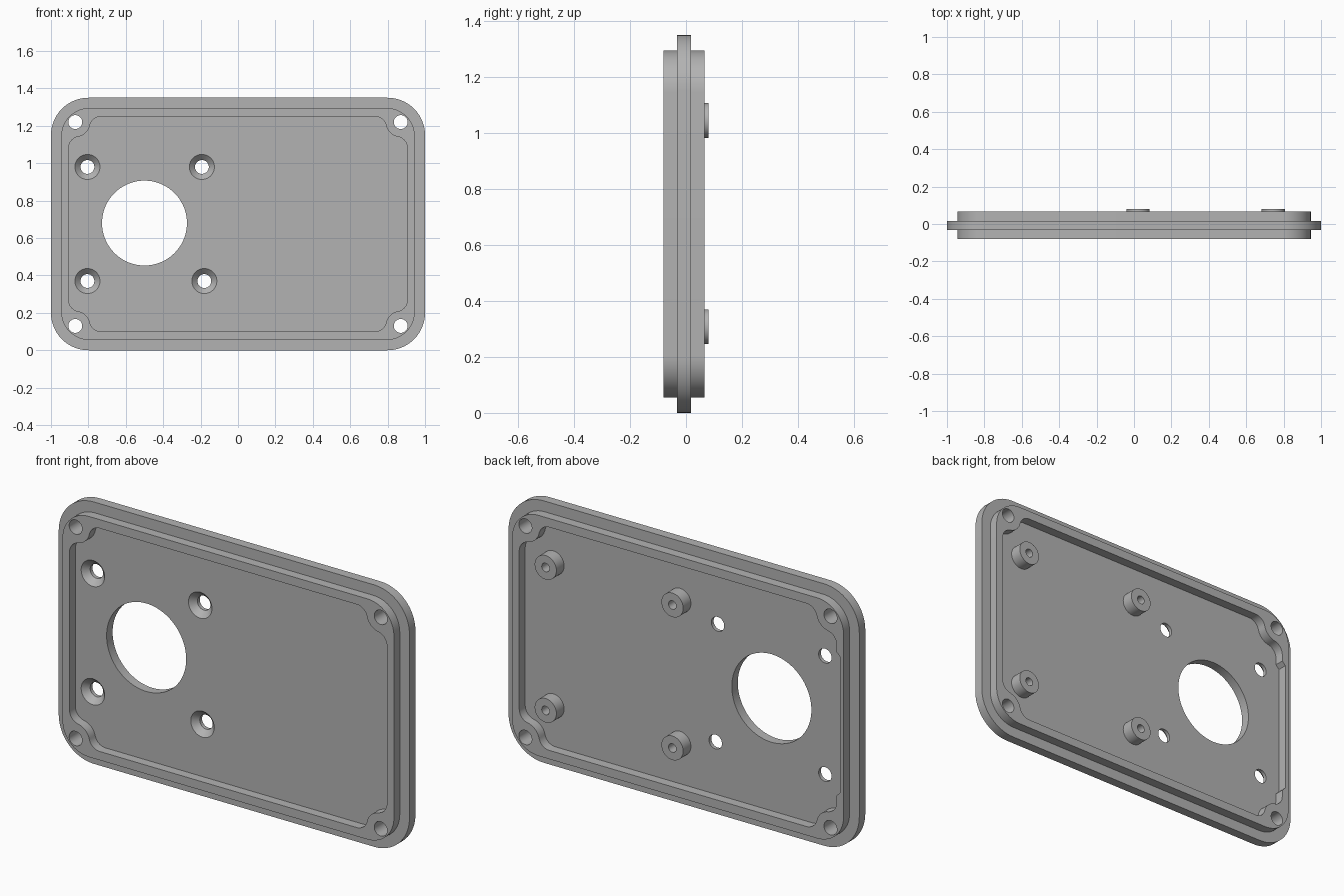
import bpy, bmesh, math
from math import cos, sin, pi, atan2, sqrt

if "Cube" in bpy.data.objects:
    bpy.data.objects.remove(bpy.data.objects["Cube"])

ZC = 0.675                               # mid-height of the panel
grey = bpy.data.materials.new("plain grey")
grey.diffuse_color = (0.45, 0.45, 0.45, 1)
grey.use_nodes = True
grey.node_tree.nodes["Principled BSDF"].inputs["Base Color"].default_value = grey.diffuse_color


def arc(cx, cz, r, a0, a1, n=10):
    return [(cx + r * cos(a0 + (a1 - a0) * i / n), cz + r * sin(a0 + (a1 - a0) * i / n))
            for i in range(n + 1)]


def circle(cx, cz, r, n=48):
    return arc(cx, cz, r, 0, 2 * pi, n)[:-1]


def mirror_quadrant(q):
    """Turn a first-quadrant outline into a full one, centred on the panel."""
    pts = q + [(-x, z) for x, z in reversed(q)]
    pts += [(-x, -z) for x, z in q] + [(x, -z) for x, z in reversed(q)]
    return [(x, z + ZC) for x, z in pts]


def rounded(hx, hz, r):
    return mirror_quadrant(arc(hx - r, hz - r, r, 0, pi / 2, 14))


def loft(name, sections):
    """Solid through equal-length outlines, each given as (y, points)."""
    bm = bmesh.new()
    rings = [[bm.verts.new((x, y, z)) for x, z in pts] for y, pts in sections]
    n = len(rings[0])
    for a, b in zip(rings, rings[1:]):
        for i in range(n):
            j = (i + 1) % n
            bm.faces.new((a[i], a[j], b[j], b[i]))
    bm.faces.new(rings[0])
    bm.faces.new(rings[-1])
    bmesh.ops.recalc_face_normals(bm, faces=bm.faces[:])
    me = bpy.data.meshes.new(name)
    bm.to_mesh(me)
    bm.free()
    me.materials.append(grey)
    ob = bpy.data.objects.new(name, me)
    bpy.context.collection.objects.link(ob)
    return ob


def select(ob):
    bpy.ops.object.select_all(action='DESELECT')
    ob.select_set(True)
    bpy.context.view_layer.objects.active = ob


def combine(ob, tool, op='DIFFERENCE'):
    select(ob)
    mod = ob.modifiers.new("cut", 'BOOLEAN')
    mod.operation, mod.solver, mod.object = op, 'EXACT', tool
    bpy.ops.object.modifier_apply(modifier=mod.name)
    bpy.data.objects.remove(tool)


def drill(ob, x, z, r, y0=-0.2, y1=0.2, n=40):
    c = circle(x, z, r, n)
    combine(ob, loft("drill", [(y0, c), (y1, c)]))


FRONT, BACK = -0.032, 0.017              # faces of the flange and floor

# flange plate with the raised rim block on both sides
flange, rim = rounded(1.0, 0.675, 0.2), rounded(0.945, 0.62, 0.15)
panel = loft("panel", [(FRONT, flange), (BACK, flange)])
combine(panel, loft("rim", [(-0.08, rim), (0.066, rim)]), 'UNION')

# pocket outline that bulges inwards around each corner screw hole
HX, HZ, BOSS, F = 0.87, 0.545, 0.08, 0.06
ax = 0.905 - F
az = HZ - sqrt((BOSS + F) ** 2 - (HX - ax) ** 2)
bz = 0.575 - F
bx = HX - sqrt((BOSS + F) ** 2 - (HZ - bz) ** 2)
ta, tb = atan2(HZ - az, HX - ax), atan2(HZ - bz, HX - bx)
pocket = mirror_quadrant(arc(ax, az, F, 0, ta) + arc(HX, HZ, BOSS, ta + pi, tb + pi)[1:-1]
                         + arc(bx, bz, F, tb, pi / 2))
combine(panel, loft("pocket", [(-0.2, pocket), (FRONT, pocket)]))
combine(panel, loft("pocket", [(BACK, pocket), (0.2, pocket)]))

# shallow relief in the back rim beside the large opening
relief = [(-0.88, 0.28), (-0.88, 1.07), (-0.925, 1.025), (-0.925, 0.325)]
combine(panel, loft("relief", [(BACK, relief), (0.2, relief)]))

# corner screw holes and the large round opening
for sx in (-1, 1):
    for sz in (-1, 1):
        drill(panel, sx * HX, ZC + sz * HZ, 0.037)
drill(panel, -0.5, 0.68, 0.227, n=72)

# countersunk screw holes around the opening
for x, z in ((-0.805, 0.98), (-0.193, 0.98), (-0.805, 0.37), (-0.18, 0.37)):
    wide, narrow = circle(x, z, 0.067, 40), circle(x, z, 0.037, 40)
    combine(panel, loft("countersink", [(-0.06, wide), (FRONT, wide), (-0.002, narrow),
                                        (0.1, narrow)]))

# drilled standoffs on the back, with blind holes reaching into the floor
standoffs = []
for i, (x, z) in enumerate([(x, z) for x in (0.022, 0.745) for z in (0.308, 1.045)]):
    drill(panel, x, z, 0.022, -0.024, 0.2, 24)
    c = circle(x, z, 0.062, 40)
    post = loft(f"standoff_{i + 1}", [(BACK, c), (0.08, c)])
    drill(post, x, z, 0.022, n=24)
    standoffs.append(post)

for ob in [panel] + standoffs:
    select(ob)
    bpy.ops.object.shade_smooth_by_angle(angle=math.radians(25))
